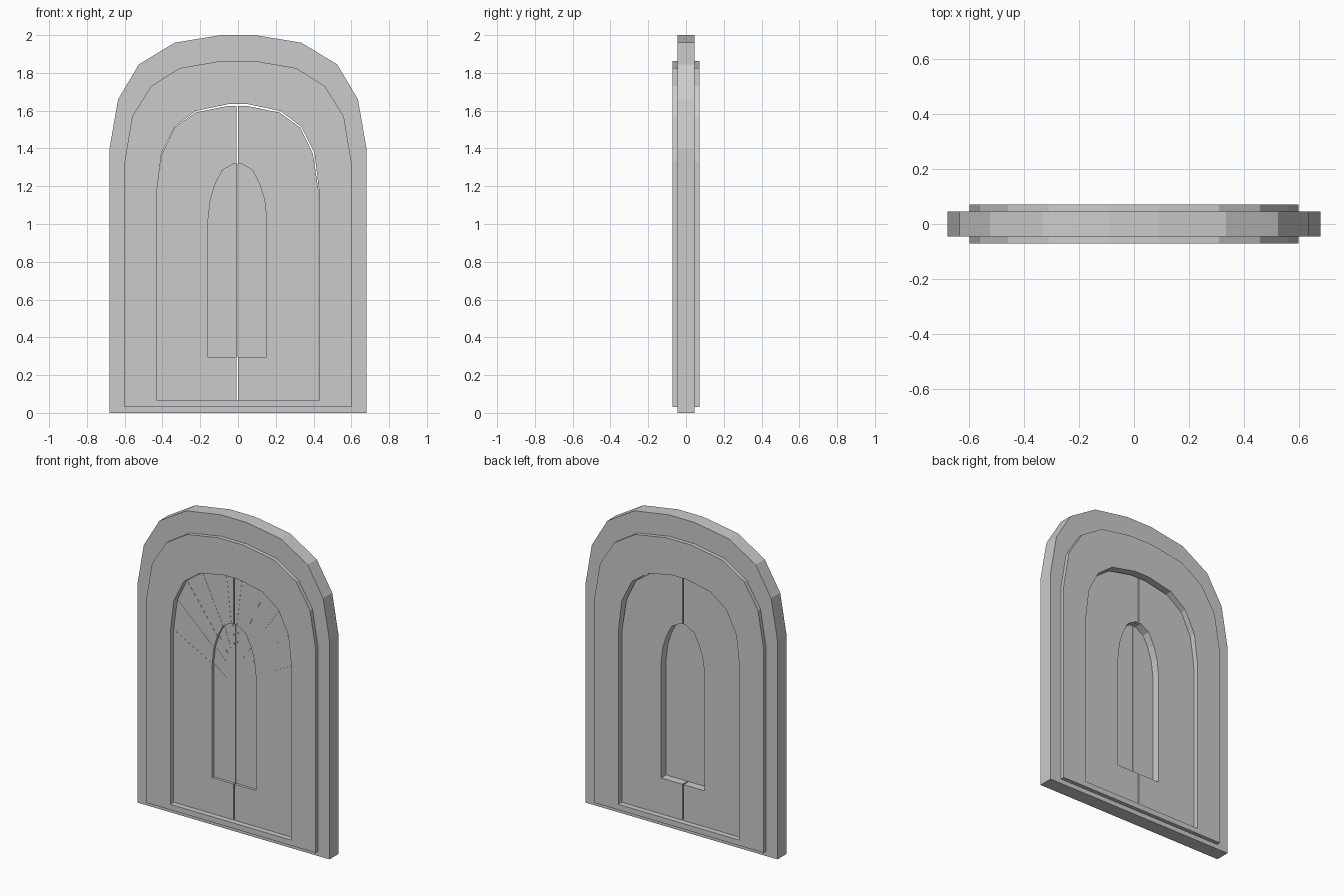
import bpy
import bmesh
from mathutils import Vector

if "Cube" in bpy.data.objects:
    bpy.data.objects.remove(bpy.data.objects["Cube"])

grey = bpy.data.materials.new("stone grey")
grey.diffuse_color = (0.6, 0.6, 0.6, 1)
grey.use_nodes = True
grey.node_tree.nodes["Principled BSDF"].inputs["Base Color"].default_value = grey.diffuse_color

# Right halves of the arch outlines, from the bottom corner up to the crown (x, z)
OUTER = [(.68, 0), (.68, 1.4), (.635, 1.66), (.525, 1.845), (.335, 1.96), (.09, 2.0)]
TRIM = [(.60, .03), (.60, 1.33), (.56, 1.57), (.46, 1.73), (.31, 1.825), (.09, 1.863)]
OPENING = [(.43, .065), (.43, 1.17), (.405, 1.375), (.335, 1.515), (.225, 1.598), (.055, 1.634)]
LEAF = [(.43, .065), (.43, 1.17), (.40, 1.37), (.333, 1.51), (.223, 1.59), (.055, 1.624)]
WINDOW = [(.155, .295), (.155, 1.025), (.143, 1.13), (.118, 1.21), (.08, 1.285), (.02, 1.32)]
SPOKE_ENDS = [(.067, .95), (.063, 1.05), (.055, 1.11), (.035, 1.15), (.011, 1.17)]


def full(half):
    return half + [(-x, z) for x, z in reversed(half)]


def halved(half, side, gap):
    pts = [(gap, half[0][1])] + half + [(gap, half[-1][1])]
    return [(side * x, z) for x, z in pts]


def finish(name, bm):
    bmesh.ops.recalc_face_normals(bm, faces=bm.faces)
    mesh = bpy.data.meshes.new(name)
    bm.to_mesh(mesh)
    bm.free()
    mesh.materials.append(grey)
    obj = bpy.data.objects.new(name, mesh)
    bpy.context.collection.objects.link(obj)
    return obj


def loft(name, loops, closed):
    """Skin a cyclic list of (outline, y) loops; open outlines get end caps."""
    bm = bmesh.new()
    rows = [[bm.verts.new((x, y, z)) for x, z in pts] for pts, y in loops]
    n = len(rows[0])
    for a, b in zip(rows, rows[1:] + rows[:1]):
        for i in range(n if closed else n - 1):
            j = (i + 1) % n
            bm.faces.new((a[i], a[j], b[j], b[i]))
    if not closed:
        for i in (0, -1):
            bm.faces.new([r[i] for r in rows])
    return finish(name, bm)


def prism(name, pts, y0, y1):
    bm = bmesh.new()
    face = bm.faces.new([bm.verts.new((x, y0, z)) for x, z in pts])
    out = bmesh.ops.extrude_face_region(bm, geom=[face])
    for v in out["geom"]:
        if isinstance(v, bmesh.types.BMVert):
            v.co.y = y1
    return finish(name, bm)


def strip(name, a, b, y):
    a, b = Vector(a), Vector(b)
    d = (b - a).normalized() * 0.002
    w = Vector((-d.y, d.x))
    prism(name, [a + w, b + w, b - w, a - w], y - 0.001, y + 0.002)


# Stepped arch surround with raised trim on both sides
o, t, p = full(OUTER), full(TRIM), full(OPENING)
loft("arch_surround", [(o, -.046), (t, -.046), (t, -.071), (p, -.071),
                       (p, .071), (t, .071), (t, .046), (o, .046)], True)

for side, label in ((-1, "left"), (1, "right")):
    # Door leaf around the window recess, and the thin panel filling it
    leaf, win = halved(LEAF, side, .004), halved(WINDOW, side, .004)
    parts = [loft(label + "_leaf", [(leaf, -.036), (win, -.036), (win, .036), (leaf, .036)], False),
             prism(label + "_window_panel", halved(WINDOW, side, .001), -.019, -.015)]
    for part in parts:
        part.location.x = -.003
    # Fan of fine radial seams on the front, across leaf and panel
    for k, end in enumerate(SPOKE_ENDS):
        rim, edge = LEAF[k + 1], WINDOW[k + 1]
        strip(f"{label}_leaf_seam_{k}", (side * rim[0] - .003, rim[1]),
              (side * edge[0] - .003, edge[1]), -.036)
        strip(f"{label}_panel_seam_{k}", (side * edge[0] - .003, edge[1]),
              (side * end[0] - .003, end[1]), -.019)
